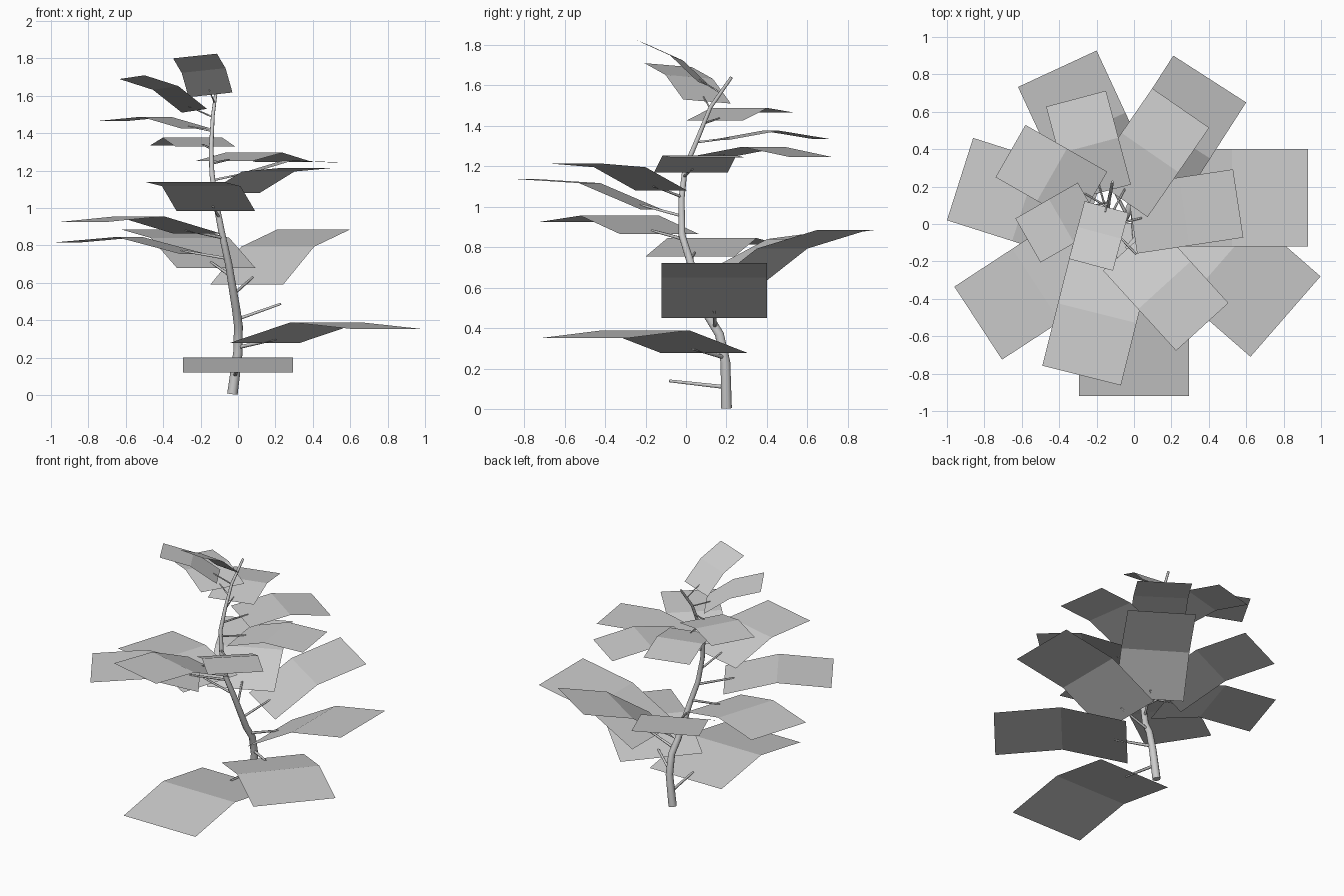
import bpy, math
from mathutils import Vector

if "Cube" in bpy.data.objects:
    bpy.data.objects.remove(bpy.data.objects["Cube"])

mat = bpy.data.materials.new("plant grey")
mat.diffuse_color = (0.6, 0.6, 0.6, 1)
mat.use_nodes = True
mat.node_tree.nodes["Principled BSDF"].inputs["Base Color"].default_value = mat.diffuse_color


def add_object(name, verts, faces, smooth=False):
    me = bpy.data.meshes.new(name)
    me.from_pydata([tuple(v) for v in verts], [], faces)
    me.materials.append(mat)
    for p in me.polygons:
        p.use_smooth = smooth and len(p.vertices) == 4
    ob = bpy.data.objects.new(name, me)
    bpy.context.collection.objects.link(ob)
    return ob


def tube(name, pts, radii, sides):
    """Tapered tube along a path, with end caps."""
    pts = [Vector(p) for p in pts]
    verts, faces = [], []
    for i, p in enumerate(pts):
        t = (pts[min(i + 1, len(pts) - 1)] - pts[max(i - 1, 0)]).normalized()
        ref = Vector((0, 1, 0)) if abs(t.z) > 0.7 else Vector((0, 0, 1))
        u = t.cross(ref).normalized()
        v = t.cross(u)
        for k in range(sides):
            a = 2 * math.pi * k / sides
            verts.append(p + (u * math.cos(a) + v * math.sin(a)) * radii[i])
    for i in range(len(pts) - 1):
        for k in range(sides):
            a, b = i * sides + k, i * sides + (k + 1) % sides
            faces.append((a, b, b + sides, a + sides))
    faces.append(tuple(reversed(range(sides))))
    faces.append(tuple(range((len(pts) - 1) * sides, len(pts) * sides)))
    return add_object(name, verts, faces, True)


# Main stem: wavy, tapering upward
path = [(-0.03, 0.2, 0.005), (0.0, 0.195, 0.23), (0.002, 0.165, 0.37),
        (-0.01, 0.11, 0.46), (-0.05, 0.03, 0.70), (-0.085, -0.02, 0.86),
        (-0.12, -0.022, 1.04), (-0.14, -0.005, 1.19), (-0.143, 0.055, 1.33),
        (-0.135, 0.12, 1.49), (-0.115, 0.225, 1.64)]
tube("stem", path, [0.028 - 0.020 * p[2] / 1.64 for p in path], 10)


def stem_at(z):
    z = max(z, path[0][2])
    for a, b in zip(path, path[1:]):
        if z <= b[2]:
            return Vector(a).lerp(Vector(b), (z - a[2]) / (b[2] - a[2]))
    return Vector(path[-1])


BEND = math.radians(19)
# Leaves: tip centre x, y, direction x, y, width, pitch in degrees, root height, roll
leaves = [
    (0.00, -0.92, 0, -1, 0.59, 9.2, 0.125, 0),
    (0.81, -0.495, 0.754, -0.657, 0.57, 14.3, 0.277, 0),
    (0.93, 0.14, 1, 0, 0.52, 29, 0.45, 0),
    (0.405, 0.775, 0.54, 0.84, 0.463, 33.5, 0.59, 0),
    (-0.41, 0.83, -0.42, 0.907, 0.463, 25.8, 0.68, 0),
    (-0.93, 0.24, -0.953, 0.303, 0.462, 14.2, 0.755, 0),
    (-0.833, -0.53, -0.837, -0.547, 0.466, 14.2, 0.865, 0),
    (-0.28, -0.81, -0.243, -0.97, 0.433, 22.5, 0.985, 0),
    (0.365, -0.55, 0.673, -0.739, 0.379, 22.5, 1.08, 0),
    (0.557, 0.11, 0.989, 0.149, 0.369, 16.7, 1.17, 0),
    (0.25, 0.62, 0.568, 0.823, 0.37, 9, 1.25, 0),
    (-0.31, 0.67, -0.257, 0.966, 0.331, 10, 1.33, 0),
    (-0.66, 0.39, -0.868, 0.496, 0.322, 14.2, 1.425, 0),
    (-0.567, -0.088, -0.867, -0.498, 0.271, 34.5, 1.52, 0.02),
    (-0.23, -0.218, -0.26, -0.966, 0.243, 42.5, 1.605, 0.025),
]

for i, (tx, ty, dx, dy, w, pitch, z0, roll) in enumerate(leaves, 1):
    d = Vector((dx, dy, 0)).normalized()
    side = Vector((-d.y, d.x, 0)) * w / 2 + Vector((0, 0, roll / 2))
    t = math.radians(pitch)
    seg = 0.795 * w
    up = Vector((0, 0, 1))
    inner = (d * math.cos(t) + up * math.sin(t)) * seg
    outer = (d * math.cos(t - BEND) + up * math.sin(t - BEND)) * seg
    reach = (inner + outer).dot(d)
    root = Vector((tx, ty, z0)) - d * reach
    rows = [root, root + inner, root + inner + outer]
    verts = [p + s * side for p in rows for s in (-1, 1)]
    # Bent two-panel leaf blade
    add_object("leaf_%02d" % i, verts, [(0, 2, 3, 1), (2, 4, 5, 3)])
    # Leaf stalk from the stem to just past the leaf root
    tip = root + inner * 0.19
    gap = (tip - stem_at(z0)).length
    start = stem_at(tip.z - gap * 0.7 * math.sin(t))
    r = 0.019 * w
    tube("stalk_%02d" % i, [start, tip], [r, r * 0.7], 6)
